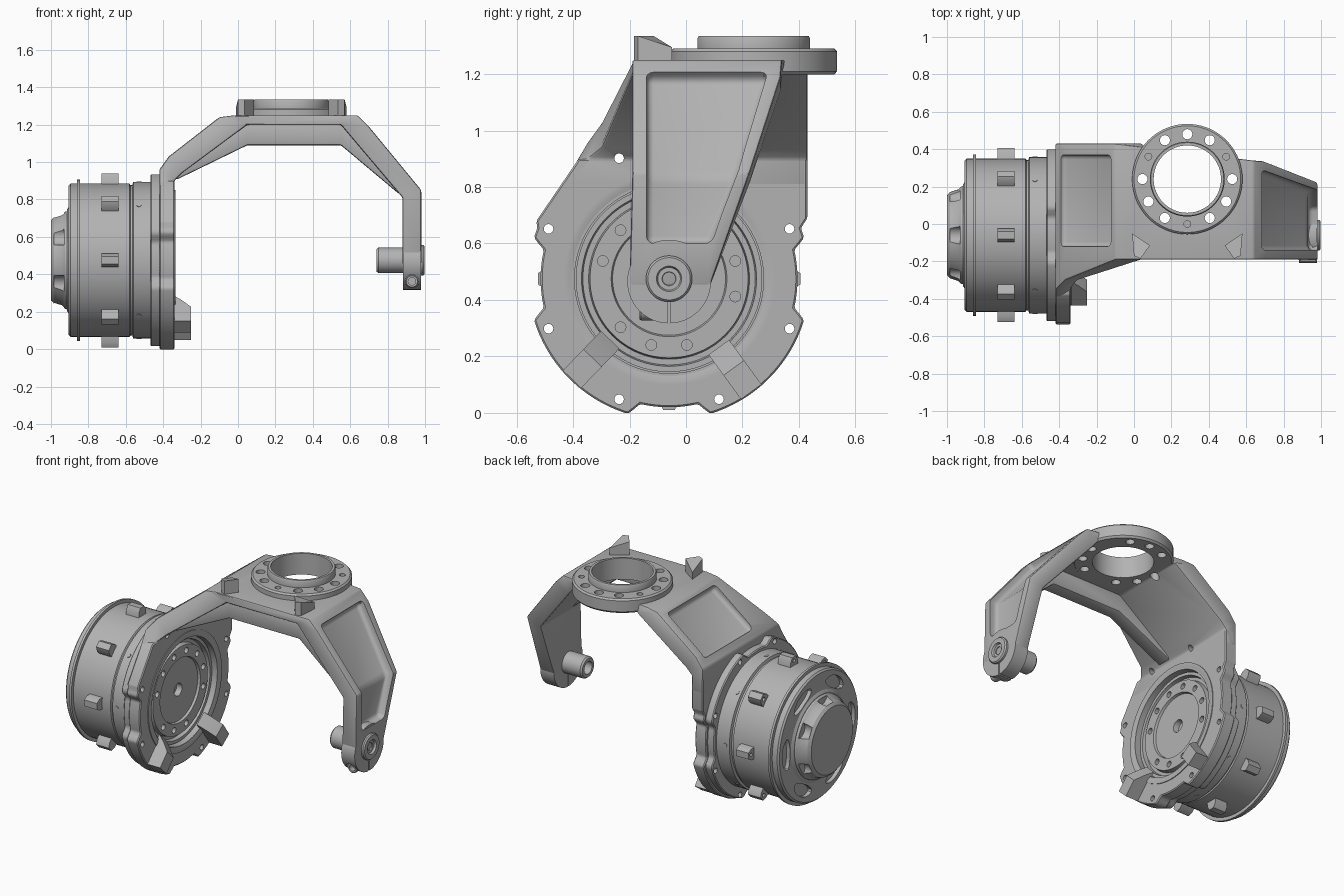
import bpy, bmesh, math
from mathutils import Matrix, Vector

cube = bpy.data.objects.get("Cube")
if cube:
    bpy.data.objects.remove(cube)

grey = bpy.data.materials.new("machined_grey")
grey.use_nodes = True
grey.diffuse_color = (0.45, 0.45, 0.45, 1)
grey.node_tree.nodes["Principled BSDF"].inputs["Base Color"].default_value = (0.45, 0.45, 0.45, 1)

CY, CZ = -0.06, 0.475          # motor axis, parallel to x
RX, RY = 0.285, 0.24           # mounting ring axis, parallel to z
parts = []


def finish(name, bm, keep=True):
    bmesh.ops.recalc_face_normals(bm, faces=bm.faces)
    me = bpy.data.meshes.new(name)
    bm.to_mesh(me)
    bm.free()
    me.materials.append(grey)
    ob = bpy.data.objects.new(name, me)
    bpy.context.collection.objects.link(ob)
    if keep:
        parts.append(ob)
    else:
        ob.hide_render = True
    return ob


def place(axis, u, v, w):
    return {"x": (w, u, v), "y": (u, w, v), "z": (u, v, w)}[axis]


def add_prism(bm, pts, axis, a, b):
    lo, hi = [[bm.verts.new(place(axis, u, v, w)) for u, v in pts] for w in (a, b)]
    bm.faces.new(lo)
    bm.faces.new(hi)
    for i in range(len(pts)):
        j = (i + 1) % len(pts)
        bm.faces.new((lo[i], lo[j], hi[j], hi[i]))


def circle(u, v, r, n=24):
    return [(u + r * math.cos(math.tau * i / n), v + r * math.sin(math.tau * i / n)) for i in range(n)]


def prism(name, outlines, axis, a, b, keep=True):
    bm = bmesh.new()
    for pts in outlines:
        add_prism(bm, pts, axis, a, b)
    return finish(name, bm, keep)


def polar(deg, r, u=CY, v=CZ):
    return u + r * math.cos(math.radians(deg)), v + r * math.sin(math.radians(deg))


def lathe(name, profile, axis="x", u=CY, v=CZ, closed=False, steps=72):
    """Turn a list of (position along axis, radius) about the axis."""
    bm = bmesh.new()
    vs = [bm.verts.new(place(axis, u + r, v, w)) for w, r in profile]
    es = [bm.edges.new(p) for p in zip(vs, vs[1:])]
    if closed:
        es.append(bm.edges.new((vs[-1], vs[0])))
    bmesh.ops.spin(bm, geom=vs + es, cent=place(axis, u, v, 0), axis=place(axis, 0, 0, 1),
                   angle=math.tau, steps=steps)
    bmesh.ops.remove_doubles(bm, verts=bm.verts, dist=0.0001)
    return finish(name, bm)


def loft(name, sections, keep=True):
    """Each section: outer xz, inner xz, front y, back y."""
    bm = bmesh.new()
    rings = [[bm.verts.new(c) for c in ((o[0], f, o[1]), (o[0], b, o[1]), (i[0], b, i[1]), (i[0], f, i[1]))]
             for o, i, f, b in sections]
    bm.faces.new(rings[0])
    bm.faces.new(rings[-1])
    for p, q in zip(rings, rings[1:]):
        for i in range(4):
            j = (i + 1) % 4
            bm.faces.new((p[i], p[j], q[j], q[i]))
    return finish(name, bm, keep)


def bake(ob):
    dg = bpy.context.evaluated_depsgraph_get()
    me = bpy.data.meshes.new_from_object(ob.evaluated_get(dg))
    ob.modifiers.clear()
    ob.data = me


def bevel(ob, width, segments=2):
    m = ob.modifiers.new("bevel", "BEVEL")
    m.width, m.segments, m.limit_method = width, segments, "ANGLE"
    bake(ob)


def cut(ob, *cutters):
    for c in cutters:
        m = ob.modifiers.new("cut", "BOOLEAN")
        m.operation, m.solver, m.object = "DIFFERENCE", "EXACT", c
        bake(ob)


# Bent yoke
yoke = loft("yoke", [
    ((-0.42, 0.80), (-0.34, 0.80), -0.44, 0.43),
    ((-0.42, 0.96), (-0.34, 0.90), -0.35, 0.43),
    ((-0.37, 1.03), (-0.30, 0.94), -0.30, 0.43),
    ((-0.10, 1.24), (0.05, 1.20), -0.19, 0.43),
    ((-0.02, 1.25), (0.06, 1.20), -0.19, 0.42),
    ((0.64, 1.25), (0.55, 1.20), -0.19, 0.34),
    ((0.70, 1.19), (0.60, 1.14), -0.19, 0.335),
    ((0.98, 0.85), (0.88, 0.81), -0.19, 0.225),
    ((0.98, 0.45), (0.88, 0.45), -0.20, 0.085)])
bevel(yoke, 0.012)
slope_pocket = loft("slope_pocket", [
    ((-0.45, 1.07), (-0.378, 0.985), -0.12, 0.37),
    ((-0.18, 1.30), (-0.10, 1.19), -0.12, 0.37)], False)
arm_pocket = loft("arm_pocket", [
    ((0.75, 1.27), (0.65, 1.175), -0.14, 0.29),
    ((1.06, 0.89), (0.93, 0.835), -0.14, 0.185),
    ((1.06, 0.60), (0.93, 0.60), -0.14, 0.09)], False)
for c in (slope_pocket, arm_pocket):
    bevel(c, 0.025, 3)
bore = prism("bore", [circle(RX, RY, 0.18, 64)], "z", 0.9, 1.5, False)
ring_holes = prism("ring_holes", [circle(*polar(30 * k, 0.24, RX, RY), 0.027) for k in range(12) if k % 4 != 1],
                   "z", 0.9, 1.5, False)
cut(yoke, slope_pocket, arm_pocket, bore, ring_holes)

# Stiffening rib under the front of the yoke
rib = prism("yoke_rib", [[(-0.36, 0.91), (-0.32, 0.91), (0.05, 1.09), (0.55, 1.09), (0.86, 0.83), (0.90, 0.83),
                          (0.56, 1.22), (0.05, 1.22)]], "y", -0.165, -0.07)
bevel(rib, 0.01)

# Mounting ring with raised collar
ring = lathe("mounting_ring", [(1.198, 0.18), (1.198, 0.285), (1.21, 0.295), (1.28, 0.295), (1.29, 0.285),
             (1.29, 0.2), (1.325, 0.2), (1.335, 0.195), (1.335, 0.18)], "z", RX, RY, True)
blind_holes = prism("blind_holes", [circle(*polar(30 + 120 * k, 0.24, RX, RY), 0.018) for k in range(3)],
                    "z", 1.26, 1.4, False)
cut(ring, ring_holes, blind_holes)

# Stop lugs on the crown
for side, s in (("right", -1), ("left", 1)):
    bm = bmesh.new()
    add_prism(bm, [(RX + s * x, y) for x, y in ((0.295, -0.05), (0.20, -0.115), (0.25, -0.185), (0.285, -0.17))],
              "z", 1.24, 1.335)
    for v in bm.verts:
        if v.co.z > 1.3 and v.co.y > -0.06:
            v.co.z = 1.295
    finish("stop_lug_" + side, bm)

# Rounded arm end with slit, pivot and clamp screw
end = prism("arm_end", [circle(CY, 0.465, 0.148, 48)], "x", 0.882, 0.978)
cut(end, prism("slit", [[(CY - 0.005, 0.2), (CY + 0.005, 0.2), (CY + 0.005, 0.42), (CY - 0.005, 0.42)]],
               "x", 0.8, 1.1, False),
    prism("screw_hole", [circle(0.93, 0.362, 0.036)], "y", -0.3, -0.12, False))
lathe("clamp_screw", [(-0.11, 0.0), (-0.11, 0.034), (-0.16, 0.034), (-0.165, 0.03), (-0.165, 0.02),
                      (-0.13, 0.02), (-0.13, 0.0)], "y", 0.93, 0.362, steps=32)
lathe("pivot_pin", [(0.92, 0.0), (0.92, 0.068), (0.75, 0.068), (0.74, 0.06), (0.74, 0.04), (0.80, 0.04),
                    (0.80, 0.0)], steps=36)
lathe("pivot_boss", [(0.95, 0.0), (0.95, 0.082), (0.99, 0.082), (0.998, 0.075), (0.998, 0.045), (0.985, 0.04),
                     (0.985, 0.025), (0.97, 0.02), (0.97, 0.0)], steps=36)


# Scalloped flange plate, continuing up into the yoke
def rim(deg, r):
    off = abs((deg + 45) % 90 - 45)
    return polar(deg, r - 0.045 * min(1, max(0, (17 - off) / 4)))


plate = prism("flange_plate", [[rim(d, 0.5) for d in range(159, 383, 2)] +
              [(0.43, 0.69), (0.43, 0.90), (-0.38, 0.90), (-0.53, 0.68)]], "x", -0.42, -0.34)
backing = prism("backing_flange", [[rim(d, 0.485) for d in range(0, 360, 2)]], "x", -0.468, -0.415)
opening = prism("opening", [circle(CY, CZ, 0.335, 72)], "x", -0.6, -0.2, False)
flange_holes = prism("flange_holes", [circle(*polar(22.5 + 45 * k, 0.462), 0.017, 16) for k in range(8)],
                     "x", -0.6, -0.2, False)
for ob in (plate, backing):
    bevel(ob, 0.006, 1)
    cut(ob, opening, flange_holes)
cut(yoke, opening, flange_holes)
lathe("plate_collar", [(-0.36, 0.335), (-0.36, 0.375), (-0.335, 0.375), (-0.335, 0.36), (-0.343, 0.335)],
      closed=True)

# Wedge lugs low on the flange
for side, deg in (("front", 226), ("back", 306)):
    bm = bmesh.new()
    add_prism(bm, [(0.30, -0.35), (0.34, -0.30), (0.39, -0.25), (0.495, -0.25), (0.495, -0.35)], "z", -0.045, 0.045)
    turn = Matrix.Rotation(math.radians(deg), 3, "X")
    for v in bm.verts:
        v.co = turn @ Vector((v.co.y, v.co.x, v.co.z)) + Vector((0, CY, CZ))
    finish("wedge_lug_" + side, bm)

# Motor body, stepped on both faces
motor = lathe("motor_body", [
    (-0.915, 0.0), (-0.915, 0.27), (-0.905, 0.285), (-0.905, 0.40), (-0.895, 0.41), (-0.86, 0.41), (-0.86, 0.432),
    (-0.845, 0.432), (-0.845, 0.41), (-0.58, 0.41), (-0.575, 0.402), (-0.565, 0.402), (-0.56, 0.418),
    (-0.46, 0.418), (-0.46, 0.33), (-0.375, 0.33), (-0.375, 0.31), (-0.40, 0.305), (-0.40, 0.285), (-0.37, 0.28),
    (-0.37, 0.205), (-0.385, 0.2), (-0.385, 0.04), (-0.42, 0.035), (-0.42, 0.0)], steps=96)
face_holes = prism("face_holes", [circle(*polar(15 + 30 * k, 0.243), 0.019, 16) for k in range(12) if k not in (6, 10)],
                   "x", -0.41, -0.3, False)
# Oval slots in the outer face
slots = []
for k in range(6):
    arc = range(60 * k - 17, 60 * k + 18, 2)
    slots.append([polar(d, 0.37 - 0.03 * (abs(d - 60 * k) / 17) ** 3) for d in arc] +
                 [polar(d, 0.295 + 0.03 * (abs(d - 60 * k) / 17) ** 3) for d in reversed(arc)])
cut(motor, face_holes, prism("slots", slots, "x", -1.0, -0.88, False))

# Hub cap with notched rim
hub = lathe("hub_cap", [(-0.90, 0.0), (-0.90, 0.265), (-0.925, 0.26), (-0.94, 0.245), (-0.985, 0.23),
                        (-1.0, 0.212), (-1.0, 0.0)])
cut(hub, prism("notches", [circle(*polar(30 + 60 * k, 0.262), 0.05) for k in range(6)], "x", -0.985, -0.93, False))

# Clamps and sight plugs around the body
for k in range(8):
    turn = Matrix.Translation((0, CY, CZ)) @ Matrix.Rotation(math.radians(45 * k), 4, "X")
    bm = bmesh.new()
    add_prism(bm, [(-0.038, 0.39), (0.038, 0.39), (0.036, 0.437), (0.02, 0.465), (-0.02, 0.465), (-0.036, 0.437)],
              "x", -0.73, -0.64)
    add_prism(bm, circle(-0.53, 0, 0.014, 12), "z", 0.40, 0.421)
    bmesh.ops.transform(bm, matrix=turn, verts=bm.verts)
    clamp = finish("clamp_%d" % (k + 1), bm)
    hole = prism("clamp_hole", [circle(*polar(45 * k + 90, 0.439), 0.012, 12)], "x", -0.8, -0.69, False)
    cut(clamp, hole)

# Remove cutters and shade
for ob in [o for o in bpy.context.collection.objects if o.hide_render and o not in parts]:
    bpy.data.objects.remove(ob)
bpy.ops.object.select_all(action="DESELECT")
for ob in parts:
    ob.select_set(True)
bpy.context.view_layer.objects.active = parts[0]
bpy.ops.object.shade_smooth_by_angle(angle=math.radians(30))
